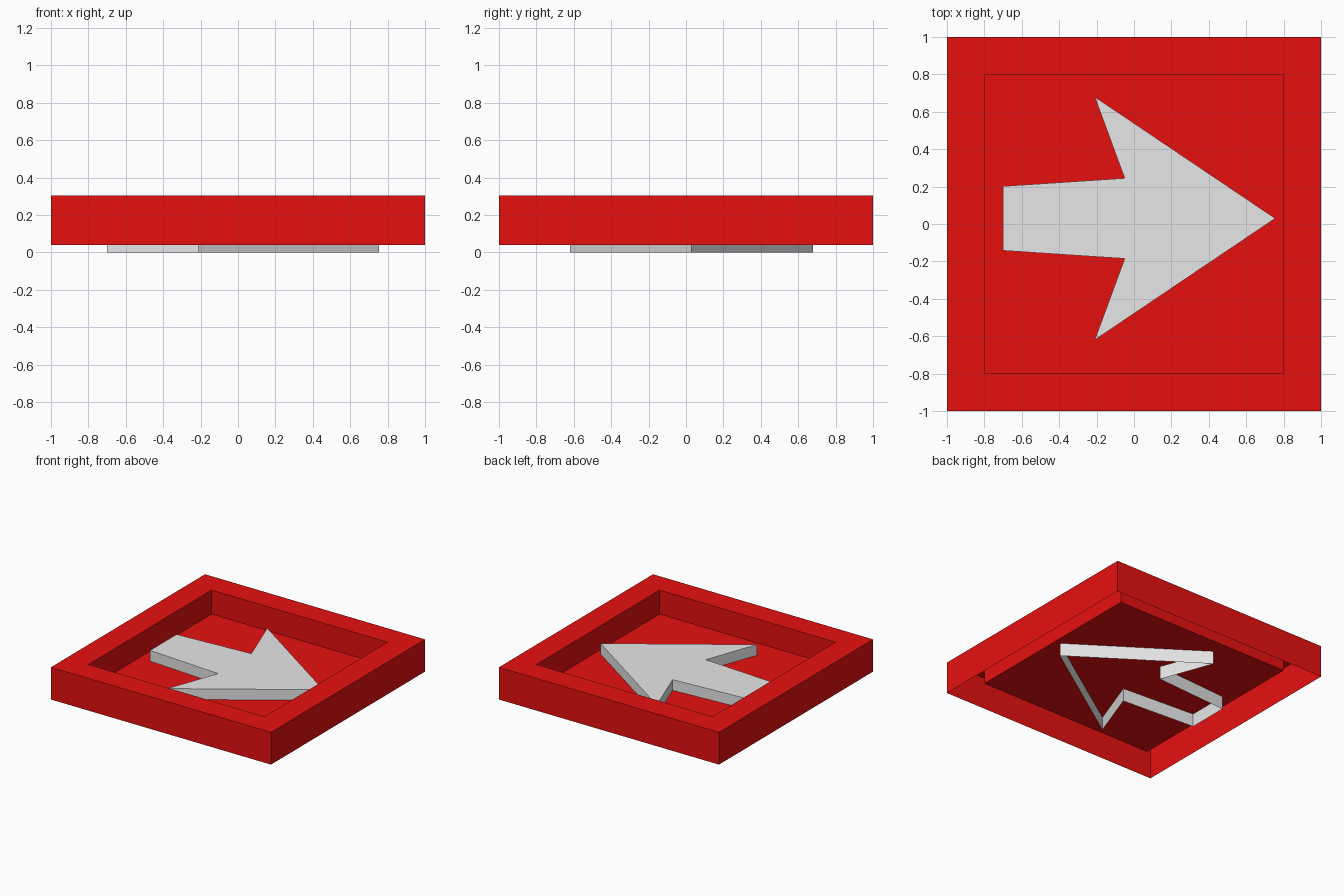
import bpy
import bmesh

cube = bpy.data.objects.get("Cube")
if cube:
    bpy.data.objects.remove(cube, do_unlink=True)


def make_material(name, rgb):
    mat = bpy.data.materials.new(name)
    mat.use_nodes = True
    mat.diffuse_color = (*rgb, 1)
    mat.node_tree.nodes["Principled BSDF"].inputs["Base Color"].default_value = (*rgb, 1)
    return mat


def make_shell(name, loops, mat):
    """Bridge matching counter-clockwise loops and cap the last; the underside stays open."""
    bm = bmesh.new()
    rings = [[bm.verts.new(p) for p in loop] for loop in loops]
    for low, high in zip(rings, rings[1:]):
        for i in range(len(low)):
            j = (i + 1) % len(low)
            bm.faces.new((low[i], low[j], high[j], high[i]))
    bm.faces.new(rings[-1])
    mesh = bpy.data.meshes.new(name)
    bm.to_mesh(mesh)
    bm.free()
    mesh.materials.append(mat)
    obj = bpy.data.objects.new(name, mesh)
    bpy.context.collection.objects.link(obj)
    return obj


def square(half, z):
    return [(sx * half, sy * half, z) for sx, sy in ((-1, -1), (1, -1), (1, 1), (-1, 1))]


red = make_material("red", (0.8, 0.005, 0.005))
grey = make_material("light grey", (0.8, 0.8, 0.8))

# Tray: outer walls, flat rim, inner walls and sunken floor
make_shell("tray", [square(1, 0.04), square(1, 0.305),
                    square(0.8, 0.305), square(0.8, 0.108)], red)

# Arrow: mirrored outline about its axis, passing through the floor
axis_y = 0.03
half_outline = [(-0.7, 0.172), (-0.05, 0.215), (-0.21, 0.65)]
outline = ([(x, axis_y - w) for x, w in half_outline] + [(0.755, axis_y)]
           + [(x, axis_y + w) for x, w in reversed(half_outline)])
make_shell("arrow", [[(x, y, z) for x, y in outline] for z in (0, 0.196)], grey)
